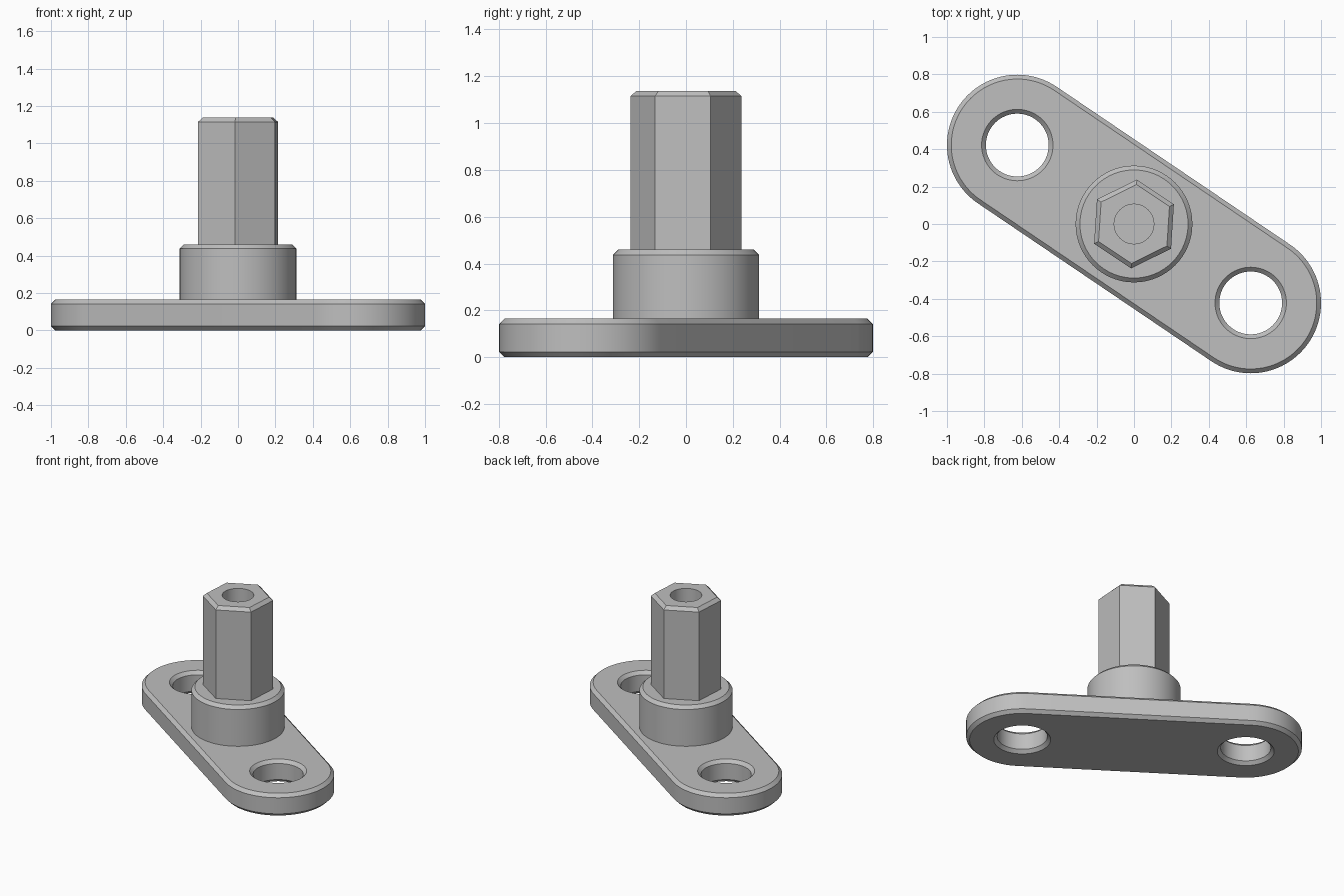
import bpy, bmesh
from math import sin, cos, pi, radians, atan2
from mathutils import Vector

cube = bpy.data.objects.get("Cube")
if cube:
    bpy.data.objects.remove(cube, do_unlink=True)

metal = bpy.data.materials.new("grey_metal")
metal.use_nodes = True
colour = (0.52, 0.52, 0.52, 1)
metal.diffuse_color = colour
metal.node_tree.nodes["Principled BSDF"].inputs["Base Color"].default_value = colour

BEVEL = 0.023
PLATE_TOP = 0.165
PLATE_R = 0.376
HOLE = Vector((0.624, -0.422))


def ring(radius, sides, turn=0.0, centre=(0, 0)):
    return [(centre[0] + radius * cos(turn + 2 * pi * i / sides),
             centre[1] + radius * sin(turn + 2 * pi * i / sides)) for i in range(sides)]


def stadium(radius, steps=48):
    """Rounded slot outline around the two screw holes."""
    axis = atan2(HOLE.y, HOLE.x)
    points = []
    for side in (0, 1):
        centre = HOLE * (1 - 2 * side)
        for i in range(steps + 1):
            a = axis + pi * side - pi / 2 + pi * i / steps
            points.append((centre.x + radius * cos(a), centre.y + radius * sin(a)))
    return points


def loft(name, layers):
    """Solid through stacked outlines, each given as (points, z)."""
    bm = bmesh.new()
    rings = [[bm.verts.new((x, y, z)) for x, y in points] for points, z in layers]
    for low, high in zip(rings, rings[1:]):
        n = len(low)
        for i in range(n):
            j = (i + 1) % n
            bm.faces.new((low[i], low[j], high[j], high[i]))
    bm.faces.new(rings[0][::-1])
    bm.faces.new(rings[-1])
    mesh = bpy.data.meshes.new(name)
    bm.to_mesh(mesh)
    bm.free()
    mesh.materials.append(metal)
    obj = bpy.data.objects.new(name, mesh)
    bpy.context.collection.objects.link(obj)
    return obj


def activate(obj):
    bpy.ops.object.select_all(action="DESELECT")
    obj.select_set(True)
    bpy.context.view_layer.objects.active = obj


def cut(obj, cutter):
    cutter.hide_render = True
    mod = obj.modifiers.new("hole", "BOOLEAN")
    mod.operation = "DIFFERENCE"
    mod.solver = "EXACT"
    mod.object = cutter
    activate(obj)
    bpy.ops.object.modifier_apply(modifier=mod.name)
    bpy.data.objects.remove(cutter, do_unlink=True)


# Base plate, chamfered top and bottom
plate = loft("base_plate", [
    (stadium(PLATE_R - BEVEL), 0),
    (stadium(PLATE_R), BEVEL),
    (stadium(PLATE_R), PLATE_TOP - BEVEL),
    (stadium(PLATE_R - BEVEL), PLATE_TOP)])

# Two screw holes, countersunk on both faces
hole_r, over = 0.168, 0.01
for side in (1, -1):
    wide = ring(hole_r + BEVEL + over, 64, centre=HOLE * side)
    narrow = ring(hole_r, 64, centre=HOLE * side)
    cut(plate, loft("hole_cutter", [
        (wide, -over), (narrow, BEVEL),
        (narrow, PLATE_TOP - BEVEL), (wide, PLATE_TOP + over)]))

# Round collar
collar = loft("collar", [
    (ring(0.312, 96), PLATE_TOP - 0.02),
    (ring(0.312, 96), 0.46 - BEVEL),
    (ring(0.312 - BEVEL, 96), 0.46)])

# Hexagonal post with a blind bore
hex_r, turn, top = 0.238, radians(26.3), 1.138
post = loft("hex_post", [
    (ring(hex_r, 6, turn), 0.44),
    (ring(hex_r, 6, turn), top - BEVEL),
    (ring(hex_r - BEVEL / cos(pi / 6), 6, turn), top)])
cut(post, loft("bore_cutter", [(ring(0.106, 64), 0.6), (ring(0.106, 64), top + 0.05)]))

for obj in (plate, collar, post):
    activate(obj)
    bpy.ops.object.shade_smooth_by_angle(angle=radians(25))
